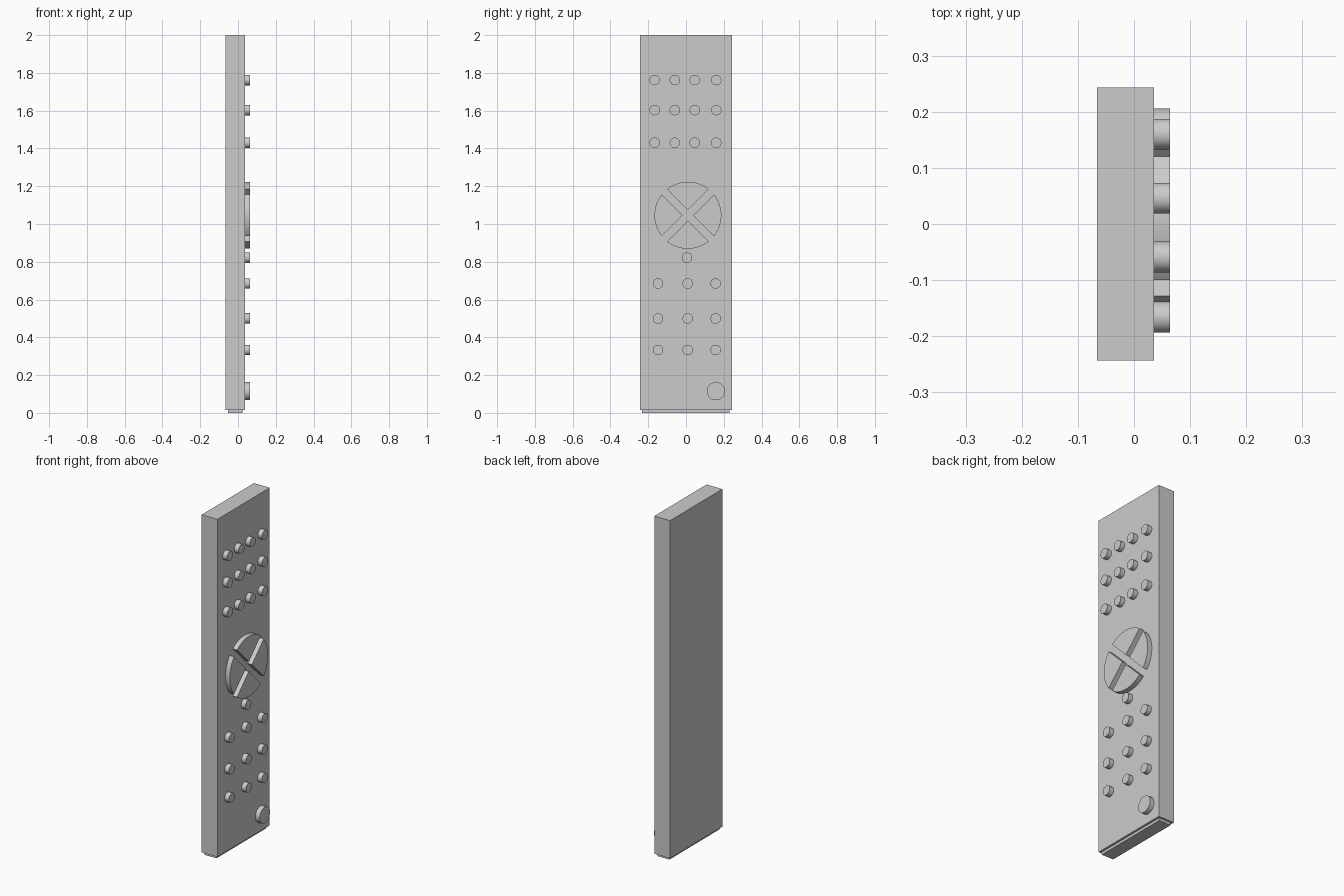
import bpy, bmesh, math
from mathutils import Matrix

cube = bpy.data.objects.get("Cube")
if cube:
    bpy.data.objects.remove(cube, do_unlink=True)

GREY = (0.6, 0.6, 0.6, 1)
grey = bpy.data.materials.new("plain grey")
grey.use_nodes = True
grey.diffuse_color = GREY
grey.node_tree.nodes["Principled BSDF"].inputs["Base Color"].default_value = GREY

FACE, TOP = 0.036, 0.064   # button side of the case, outer end of the buttons
ROOT = FACE - 0.004        # buttons sink slightly into the case


def finish(name, bm, smooth=False):
    bmesh.ops.recalc_face_normals(bm, faces=bm.faces)
    mesh = bpy.data.meshes.new(name)
    bm.to_mesh(mesh)
    bm.free()
    mesh.materials.append(grey)
    obj = bpy.data.objects.new(name, mesh)
    bpy.context.collection.objects.link(obj)
    if smooth:
        bpy.ops.object.select_all(action='DESELECT')
        obj.select_set(True)
        bpy.context.view_layer.objects.active = obj
        bpy.ops.object.shade_smooth_by_angle(angle=math.radians(35))
    return obj


def box(name, low, high):
    bm = bmesh.new()
    size = [h - l for l, h in zip(low, high)]
    mid = [(h + l) / 2 for l, h in zip(low, high)]
    bmesh.ops.create_cube(bm, size=1, matrix=Matrix.Translation(mid) @ Matrix.Diagonal((*size, 1)))
    return finish(name, bm)


def button(name, y, z, radius=0.0275):
    bm = bmesh.new()
    place = Matrix.Translation(((ROOT + TOP) / 2, y, z)) @ Matrix.Rotation(math.pi / 2, 4, 'Y')
    bmesh.ops.create_cone(bm, cap_ends=True, segments=40, radius1=radius, radius2=radius,
                          depth=TOP - ROOT, matrix=place)
    return finish(name, bm, True)


def dial_wedge(name, direction, y, z, radius=0.177, gap=0.02):
    # Quarter disc whose straight sides are set back from the diagonals
    half = math.pi / 4 - math.asin(gap / radius)
    tip = gap * math.sqrt(2)
    points = [(tip, 0)]
    for i in range(25):
        a = half * (i / 12 - 1)
        points.append((radius * math.cos(a), radius * math.sin(a)))
    bm = bmesh.new()
    c, s = math.cos(direction), math.sin(direction)
    base = bm.faces.new([bm.verts.new((ROOT, y + u * c - v * s, z + u * s + v * c))
                         for u, v in points])
    raised = bmesh.ops.extrude_face_region(bm, geom=[base], use_keep_orig=True)
    verts = [g for g in raised["geom"] if isinstance(g, bmesh.types.BMVert)]
    bmesh.ops.translate(bm, verts=verts, vec=(TOP - ROOT, 0, 0))
    return finish(name, bm, True)


# Case and the shallow plate under it
box("case", (-0.066, -0.243, 0.015), (FACE, 0.243, 2))
box("base_plate", (-0.054, -0.233, 0), (0.023, 0.231, 0.02))

# Upper keypad
for row, z in enumerate((1.762, 1.603, 1.43)):
    for col, y in enumerate((-0.166, -0.059, 0.046, 0.16)):
        button(f"upper_button_{row}_{col}", y, z)

# Lower keypad
for row, z in enumerate((0.685, 0.5, 0.333)):
    for col, y in enumerate((-0.148, 0.009, 0.157)):
        button(f"lower_button_{row}_{col}", y, z)

# Four-way dial, the button below it and the large corner button
for i, side in enumerate(("right", "upper", "left", "lower")):
    dial_wedge(f"dial_{side}", i * math.pi / 2, 0.01, 1.046)
button("middle_button", 0.005, 0.822)
button("power_button", 0.158, 0.115, 0.048)
